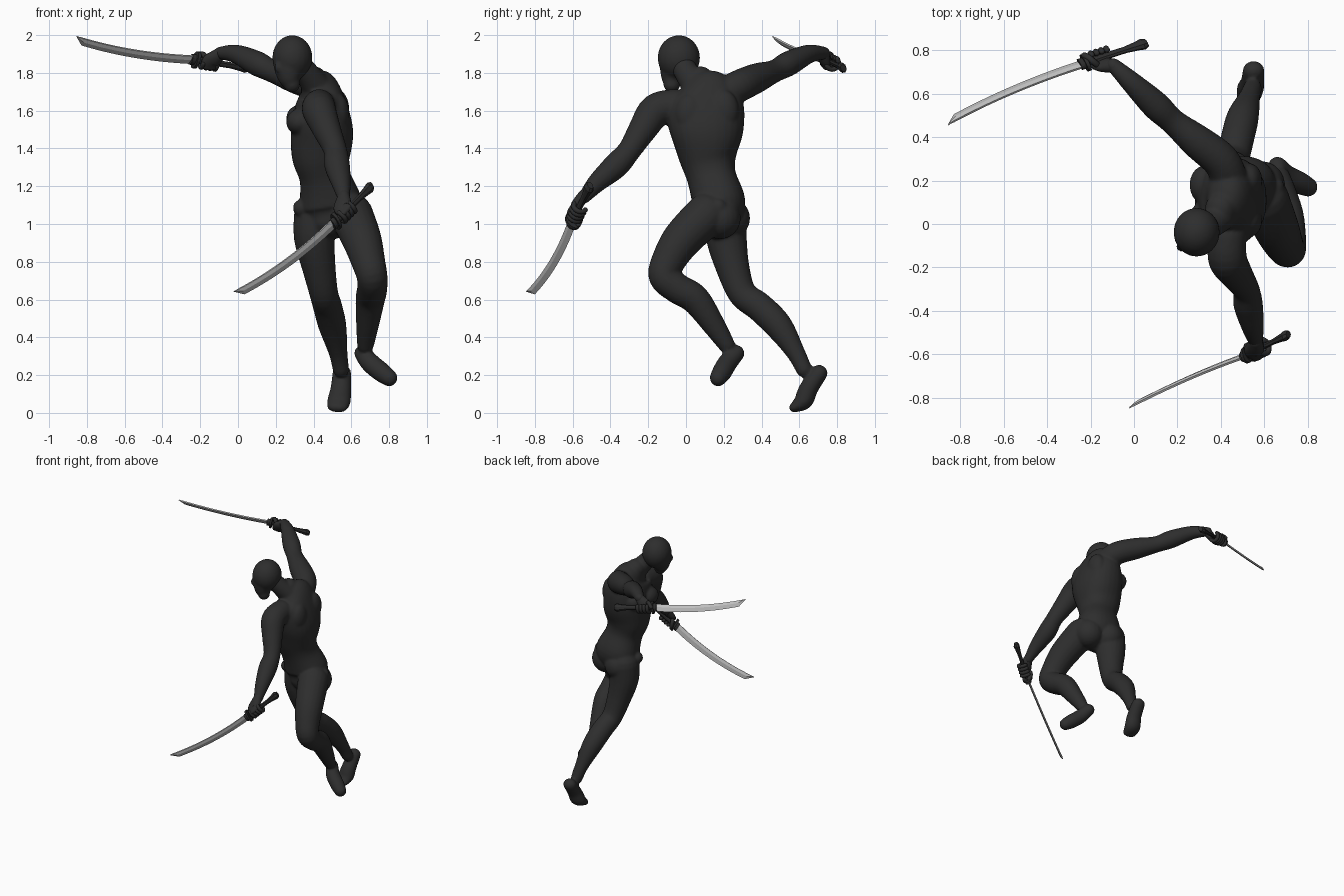
import bpy, bmesh, math
from mathutils import Vector as V

if "Cube" in bpy.data.objects:
    bpy.data.objects.remove(bpy.data.objects["Cube"])


def material(name, c):
    m = bpy.data.materials.new(name)
    m.diffuse_color = (c, c, c, 1)
    m.use_nodes = True
    m.node_tree.nodes["Principled BSDF"].inputs["Base Color"].default_value = m.diffuse_color
    return m


CLOTH = material("black cloth", 0.027)
GRIP = material("dark grip", 0.025)
STEEL = material("steel", 0.52)


def skin(bm, rings):
    """Closed surface through a list of equal rings."""
    vs = [[bm.verts.new(p) for p in r] for r in rings]
    n = len(vs[0])
    for a, b in zip(vs, vs[1:]):
        for i in range(n):
            bm.faces.new((a[i], a[(i + 1) % n], b[(i + 1) % n], b[i]))
    bm.faces.new(vs[0][::-1])
    bm.faces.new(vs[-1])


def tube(bm, pts, ref=(1, 0, 0), n=20, sub=5, power=1.0):
    """Smooth limb through (x, y, z, radius[, second radius]) with round ends."""
    P = [(V(p[:3]), p[3], p[-1]) for p in pts]
    P = [P[0]] + P + [P[-1]]
    cat = lambda a, b, c, d, t: 0.5 * (b * 2 + (c - a) * t + (a * 2 - b * 5 + c * 4 - d) * t * t
                                       + (b * 3 - a - c * 3 + d) * t ** 3)
    path = []
    for i in range(1, len(P) - 2):
        for s in range(sub):
            path.append(tuple(cat(P[i - 1][k], P[i][k], P[i + 1][k], P[i + 2][k], s / sub) for k in range(3)))
    path.append(P[-1])
    tans = [(path[min(i + 1, len(path) - 1)][0] - path[max(i - 1, 0)][0]).normalized() for i in range(len(path))]
    steps = [math.radians(a) for a in (84, 60, 40, 20)]

    def cap(k, sign):
        c, ra, rb = path[k]
        m = min(ra, rb)
        return [(c + tans[k] * sign * m * math.sin(a), ra * math.cos(a), rb * math.cos(a), tans[k]) for a in steps]

    full = cap(0, -1) + [(c, a, b, t) for (c, a, b), t in zip(path, tans)] + cap(-1, 1)[::-1]
    rings = []
    for c, ra, rb, t in full:
        u = V(ref) - t * t.dot(V(ref))
        u.normalize()
        w = t.cross(u)
        f = lambda v: math.copysign(abs(v) ** power, v)
        rings.append([c + u * ra * f(math.cos(2 * math.pi * i / n)) + w * rb * f(math.sin(2 * math.pi * i / n))
                      for i in range(n)])
    skin(bm, rings)


def ball(bm, c, r):
    r = r if isinstance(r, tuple) else (r, r, r)
    vs = bmesh.ops.create_uvsphere(bm, u_segments=20, v_segments=12, radius=1)["verts"]
    for v in vs:
        v.co = V(c) + V((v.co.x * r[0], v.co.y * r[1], v.co.z * r[2]))


def finish(bm, name, mat, smooth=True):
    bmesh.ops.recalc_face_normals(bm, faces=bm.faces)
    me = bpy.data.meshes.new(name)
    for f in bm.faces:
        f.smooth = smooth
    bm.to_mesh(me)
    bm.free()
    me.materials.append(mat)
    ob = bpy.data.objects.new(name, me)
    bpy.context.collection.objects.link(ob)
    return ob


# body: torso, limbs and feet, fused into one smooth skin
bm = bmesh.new()
tube(bm, [(.50, .17, 1.03, .13, .11), (.49, .175, 1.11, .165, .14), (.46, .135, 1.25, .135, .13),
          (.44, .115, 1.36, .155, .155), (.445, .11, 1.49, .165, .195), (.44, .10, 1.62, .14, .205),
          (.43, .09, 1.70, .11, .165), (.40, .06, 1.755, .075, .09)], power=.9, n=28)
tube(bm, [(.42, .06, 1.72, .08), (.37, .01, 1.79, .066), (.31, -.03, 1.86, .065)])          # neck
for c, r in (((.325, .02, 1.54), (.07, .09, .07)), ((.325, .18, 1.56), (.07, .09, .07)),    # chest
             ((.53, .02, 1.58), (.06, .08, .11)), ((.53, .20, 1.60), (.06, .08, .11)),      # shoulder blades
             ((.44, .235, 1.03), .105), ((.585, .18, 1.03), .11),                           # seat
             ((.645, .17, 1.09), .047), ((.335, .15, 1.085), .045)):                        # hip knobs
    ball(bm, c, r)
# left arm, lowered
tube(bm, [(.43, -.06, 1.63, .085), (.43, -.16, 1.60, .09), (.47, -.23, 1.50, .076), (.515, -.30, 1.39, .062),
          (.525, -.37, 1.31, .068), (.545, -.47, 1.22, .052), (.56, -.54, 1.14, .034)])
# right arm, raised
tube(bm, [(.44, .20, 1.69, .085), (.40, .29, 1.735, .085), (.29, .38, 1.775, .078), (.18, .47, 1.81, .06),
          (.10, .545, 1.85, .066), (-.01, .65, 1.90, .05), (-.095, .73, 1.905, .034)], ref=(0, 0, 1))
# left leg, knee raised
tube(bm, [(.60, .11, 1.05, .115), (.655, -.02, .92, .105), (.69, -.095, .80, .09), (.71, -.115, .72, .082),
          (.71, -.04, .655, .08), (.70, .05, .60, .078), (.685, .15, .46, .06), (.675, .215, .36, .045)])
# right leg, trailing
tube(bm, [(.41, .21, 1.04, .115), (.405, .215, .92, .108), (.43, .25, .76, .088), (.455, .30, .63, .076),
          (.475, .39, .56, .077), (.50, .49, .46, .074), (.53, .58, .32, .05), (.545, .625, .23, .043)])
# feet
tube(bm, [(.66, .265, .315, .045), (.70, .22, .265, .052), (.76, .19, .215, .052), (.80, .17, .185, .045)])
tube(bm, [(.55, .705, .21, .05, .045), (.545, .65, .13, .055, .05), (.535, .622, .065, .062, .05),
          (.525, .575, .03, .055, .028)])
ob = finish(bm, "body", CLOTH)
rm = ob.modifiers.new("fuse", "REMESH")
rm.mode = "VOXEL"
rm.voxel_size = .009
rm.use_smooth_shade = True
sm = ob.modifiers.new("soften", "SMOOTH")
sm.factor = .5
sm.iterations = 6

# hooded head looking forward and down
bm = bmesh.new()
ball(bm, (.288, -.038, 1.88), (.107, .113, .12))
tube(bm, [(.29, -.03, 1.88, .10), (.275, -.055, 1.83, .088), (.275, -.07, 1.775, .065, .065),
          (.285, -.075, 1.74, .045)])
ball(bm, (.215, -.105, 1.83), (.022, .022, .03))
ob = finish(bm, "head", CLOTH)
rm = ob.modifiers.new("fuse", "REMESH")
rm.mode = "VOXEL"
rm.voxel_size = .009
rm.use_smooth_shade = True
sm = ob.modifiers.new("soften", "SMOOTH")
sm.iterations = 8


def sword_and_hand(side, tip, guard, pommel, edge, bulge, wrist, grip_t, wrap):
    tip, guard, pommel, wrist = map(V, (tip, guard, pommel, wrist))
    axis = (tip - guard).normalized()
    d = V(edge)
    d = (d - axis * d.dot(axis)).normalized()
    flat = axis.cross(d)
    # curved blade with a slanted point
    bm = bmesh.new()
    rings = []
    for t in [i / 20 for i in range(19)] + [.93, .96, .985, 1]:
        w = .028 - .005 * t
        c = guard.lerp(tip + d * w * .8, t) + d * bulge * 4 * t * (1 - t)
        k = 1 if t < .94 else 1 - 1.85 * (t - .93) / .07
        th = .008 if t < .98 else .004
        m = c + d * w * (k - 1) / 2 - d * w * .15
        rings.append([c - d * w - flat * th * .6, m - flat * th, c + d * w * k, m + flat * th,
                      c - d * w + flat * th * .6])
    skin(bm, rings)
    finish(bm, side + "_blade", STEEL, False)
    # guard plate and flared grip
    bm = bmesh.new()
    h = (pommel - guard).normalized()
    for r, a, b in ((.05, -.008, .008), (.032, -.03, -.008)):
        skin(bm, [[guard + h * s + d * r * math.cos(i * math.pi / 8) + flat * r * .75 * math.sin(i * math.pi / 8)
                   for i in range(16)] for s in (a, b)])
    finish(bm, side + "_guard", GRIP, False)
    bm = bmesh.new()
    L = (pommel - guard).length
    rings = []
    for s, r in ((0, .022), (.3, .019), (.65, .019), (.85, .027), (.93, .033), (1, .022)):
        rings.append([guard + h * L * s + d * r * math.cos(i * math.pi / 4) + flat * r * .7 * math.sin(i * math.pi / 4)
                      for i in range(8)])
    skin(bm, rings)
    finish(bm, side + "_grip", GRIP, False)
    # hand: palm, four curled fingers, thumb
    bm = bmesh.new()
    g = guard.lerp(pommel, grip_t)
    u = wrist - g
    u = (u - h * u.dot(h)).normalized()
    v = h.cross(u) * wrap
    palm = g + u * .022 + v * .022
    knuckle = g + v * .034 - u * .005
    tube(bm, [(*wrist, .032), (*wrist.lerp(palm, .55), .043, .03), (*palm, .05, .024), (*knuckle, .045, .016)],
         ref=h, n=16)
    for j in range(4):
        o = g + h * (j - 1.5) * .025
        arc = [math.radians(a) for a in (70, 110, 150, 190, 230, 265)]
        tube(bm, [(*(o + (u * math.cos(a) + v * math.sin(a)) * .034), .0135) for a in arc], ref=h, n=10, sub=2)
    o = g - h * .04
    arc = [math.radians(a) for a in (10, -30, -70, -110)]
    tube(bm, [(*(o + h * .015 * (1 - k) + (u * math.cos(a) + v * math.sin(a)) * .036), .015)
              for k, a in enumerate(arc)], ref=h, n=10, sub=2)
    finish(bm, side + "_hand", CLOTH)


sword_and_hand("left", (-.02, -.842, .64), (.52, -.60, 1.015), (.71, -.507, 1.205), (.2, .3, -.48), .03,
               (.56, -.54, 1.15), .26, 1)
sword_and_hand("right", (-.855, .46, 1.99), (-.222, .742, 1.868), (.06, .833, 1.825), (-.4, .55, -.8), .026,
               (-.09, .725, 1.907), .24, 1)
